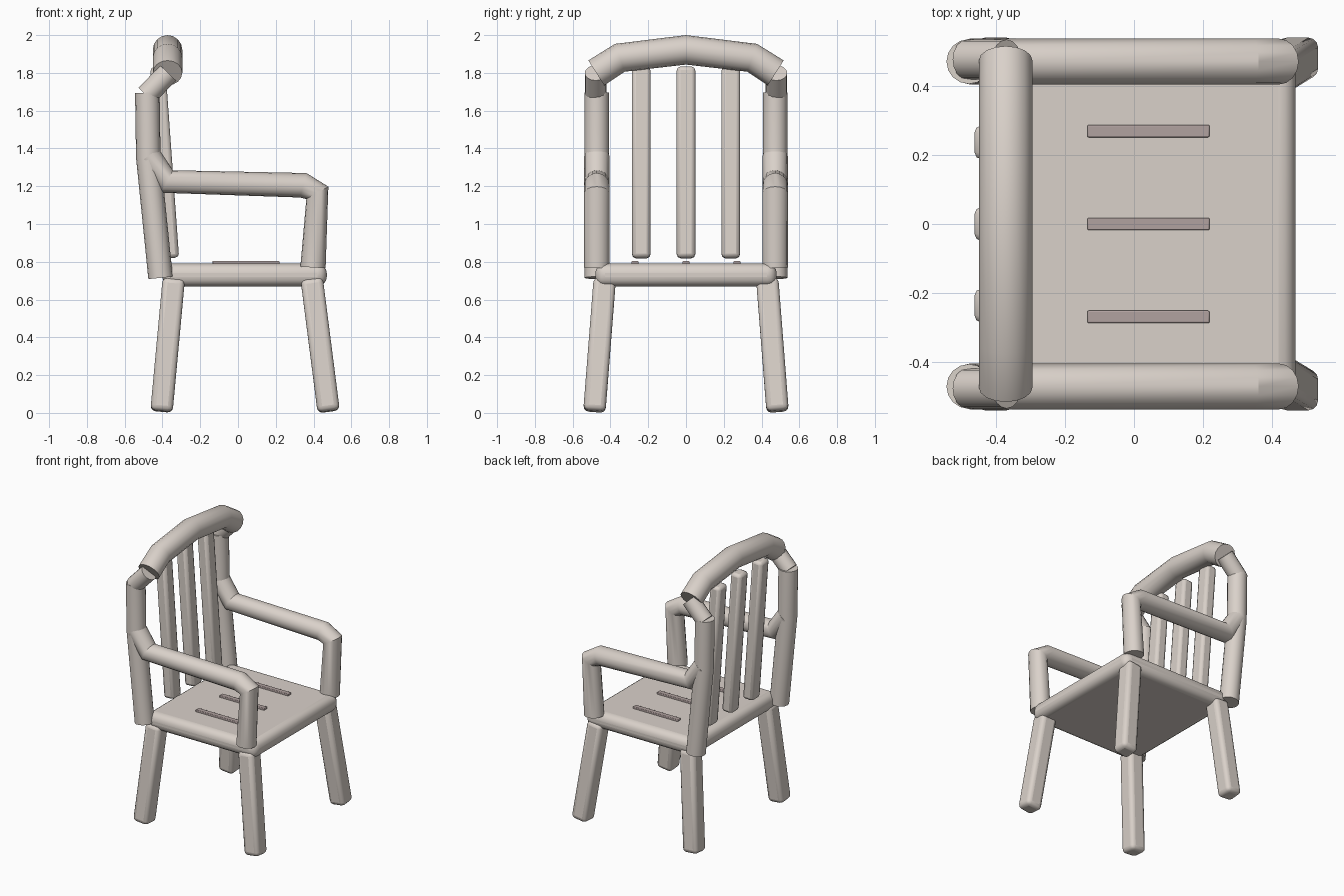
import bpy
from mathutils import Vector

if "Cube" in bpy.data.objects:
    bpy.data.objects.remove(bpy.data.objects["Cube"])


def material(name, rgb):
    m = bpy.data.materials.new(name)
    m.diffuse_color = (*rgb, 1)
    m.use_nodes = True
    m.node_tree.nodes["Principled BSDF"].inputs["Base Color"].default_value = m.diffuse_color
    return m


WOOD = material("pale_wood", (0.70, 0.64, 0.59))
GRAIN = material("grain_wood", (0.44, 0.36, 0.35))


def activate(ob):
    bpy.ops.object.select_all(action='DESELECT')
    ob.select_set(True)
    bpy.context.view_layer.objects.active = ob


def box(name, loc, size, bevel, mat=WOOD, segments=2, rot=None):
    bpy.ops.mesh.primitive_cube_add(size=1, location=loc)
    ob = bpy.context.object
    ob.name = name
    ob.scale = size
    bpy.ops.object.transform_apply(location=False, rotation=False, scale=True)
    if rot is not None:
        ob.rotation_euler = rot
    mod = ob.modifiers.new("rounded_edges", 'BEVEL')
    mod.width = bevel
    mod.segments = segments
    ob.data.materials.append(mat)
    bpy.ops.object.shade_smooth_by_angle(angle=0.6)
    return ob


def bar(name, a, b, width, depth, bevel, segments=2):
    # Bevelled beam running from point a to point b
    a, b = Vector(a), Vector(b)
    d = b - a
    # tilt about y, then x, without twisting the section
    rot = Vector((0, 0, 1)).rotation_difference(d).to_euler()
    return box(name, (a + b) / 2, (depth, width, d.length), bevel,
               segments=segments, rot=rot)


def tube(name, points, radius):
    # Round capped pipe through a list of points
    cu = bpy.data.curves.new(name, 'CURVE')
    cu.dimensions = '3D'
    cu.bevel_depth = radius
    cu.bevel_resolution = 6
    cu.use_fill_caps = True
    sp = cu.splines.new('POLY')
    sp.points.add(len(points) - 1)
    for p, co in zip(sp.points, points):
        p.co = (*co, 1)
    ob = bpy.data.objects.new(name, cu)
    bpy.context.collection.objects.link(ob)
    cu.materials.append(WOOD)
    activate(ob)
    bpy.ops.object.convert(target='MESH')
    bpy.ops.object.shade_smooth_by_angle(angle=0.5)
    return ob


# Seat and the inlaid strips on top
box("seat", (0.035, 0, 0.73), (0.87, 0.96, 0.12), 0.05, segments=4)
for i, y in enumerate((-0.27, 0, 0.27)):
    box(f"seat_strip_{i}", (0.042, y, 0.793), (0.355, 0.036, 0.022), 0.004, GRAIN)

for s, side in ((-1, "right"), (1, "left")):
    # Splayed legs
    bar(f"front_leg_{side}", (0.48, s * 0.485, 0.008), (0.39, s * 0.43, 0.71),
        0.118, 0.118, 0.028, 3)
    bar(f"back_leg_{side}", (-0.405, s * 0.485, 0.008), (-0.34, s * 0.43, 0.71),
        0.118, 0.118, 0.028, 3)
    y = s * 0.472
    # Arm rest with its front support
    tube(f"arm_{side}", [(0.397, y, 0.77), (0.42, y, 1.165), (0.345, y, 1.205),
                         (-0.375, y, 1.225), (-0.475, y, 1.36)], 0.067)
    # Back upright and the elbow that meets the top rail
    tube(f"back_post_{side}", [(-0.41, y, 0.715), (-0.475, y, 1.355),
                               (-0.48, y, 1.695)], 0.065)
    tube(f"rail_elbow_{side}", [(-0.485, s * 0.478, 1.68), (-0.37, s * 0.478, 1.80)], 0.058)

# Arched top rail
half = [(0.475, 1.80), (0.35, 1.88)]
rail = [(-0.373, -y, z) for y, z in half] + [(-0.373, 0, 1.922)]
rail += [(-0.373, y, z) for y, z in reversed(half)]
tube("top_rail", rail, 0.078)

# Leaning back slats
for i, y in enumerate((-0.237, 0, 0.237)):
    bar(f"back_slat_{i}", (-0.352, y, 0.82), (-0.425, y, 1.832), 0.098, 0.08, 0.02, 2)
